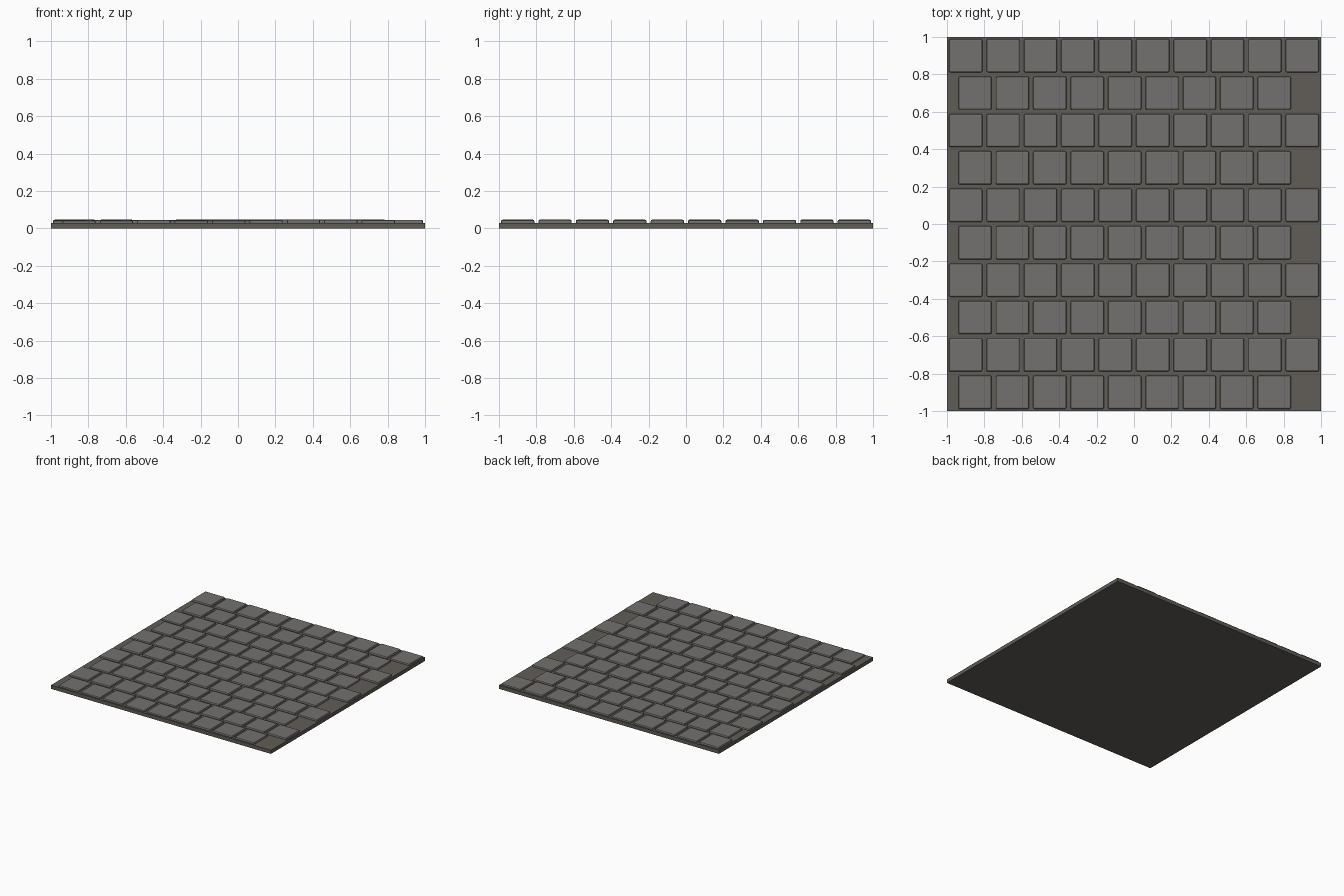
import bpy, bmesh, random
from mathutils import Matrix

if "Cube" in bpy.data.objects:
    bpy.data.objects.remove(bpy.data.objects["Cube"])

random.seed(4)


def material(name, color):
    m = bpy.data.materials.new(name)
    m.diffuse_color = color
    m.use_nodes = True
    m.node_tree.nodes["Principled BSDF"].inputs["Base Color"].default_value = m.diffuse_color
    return m


def add_box(bm, cx, cy, z0, z1, w, d):
    mat = Matrix.Translation((cx, cy, (z0 + z1) / 2)) @ Matrix.Diagonal((w, d, z1 - z0, 1))
    bmesh.ops.create_cube(bm, size=1, matrix=mat)


def make_object(name, bm, mat):
    me = bpy.data.meshes.new(name)
    bm.to_mesh(me)
    bm.free()
    me.materials.append(mat)
    ob = bpy.data.objects.new(name, me)
    bpy.context.collection.objects.link(ob)
    return ob


# Base slab
bm = bmesh.new()
add_box(bm, 0, 0, 0, 0.03, 2, 2)
make_object("base_slab", bm, material("mortar", (0.12, 0.11, 0.095, 1)))

# Staggered rows of bevelled paving stones, ten then nine per row
stone = material("stone", (0.17, 0.165, 0.16, 1))
PITCH, SIZE = 0.2, 0.178
for row in range(10):
    shifted = row % 2 == 0
    bm = bmesh.new()
    for col in range(9 if shifted else 10):
        x = -0.9 + col * PITCH + (0.05 if shifted else 0)
        top = 0.044 + random.uniform(-0.002, 0.003)
        add_box(bm, x, -0.9 + row * PITCH, 0.02, top, SIZE, SIZE)
    ob = make_object(f"stone_row_{row + 1}", bm, stone)
    bev = ob.modifiers.new("bevel", 'BEVEL')
    bev.width = 0.008
    bev.segments = 2
